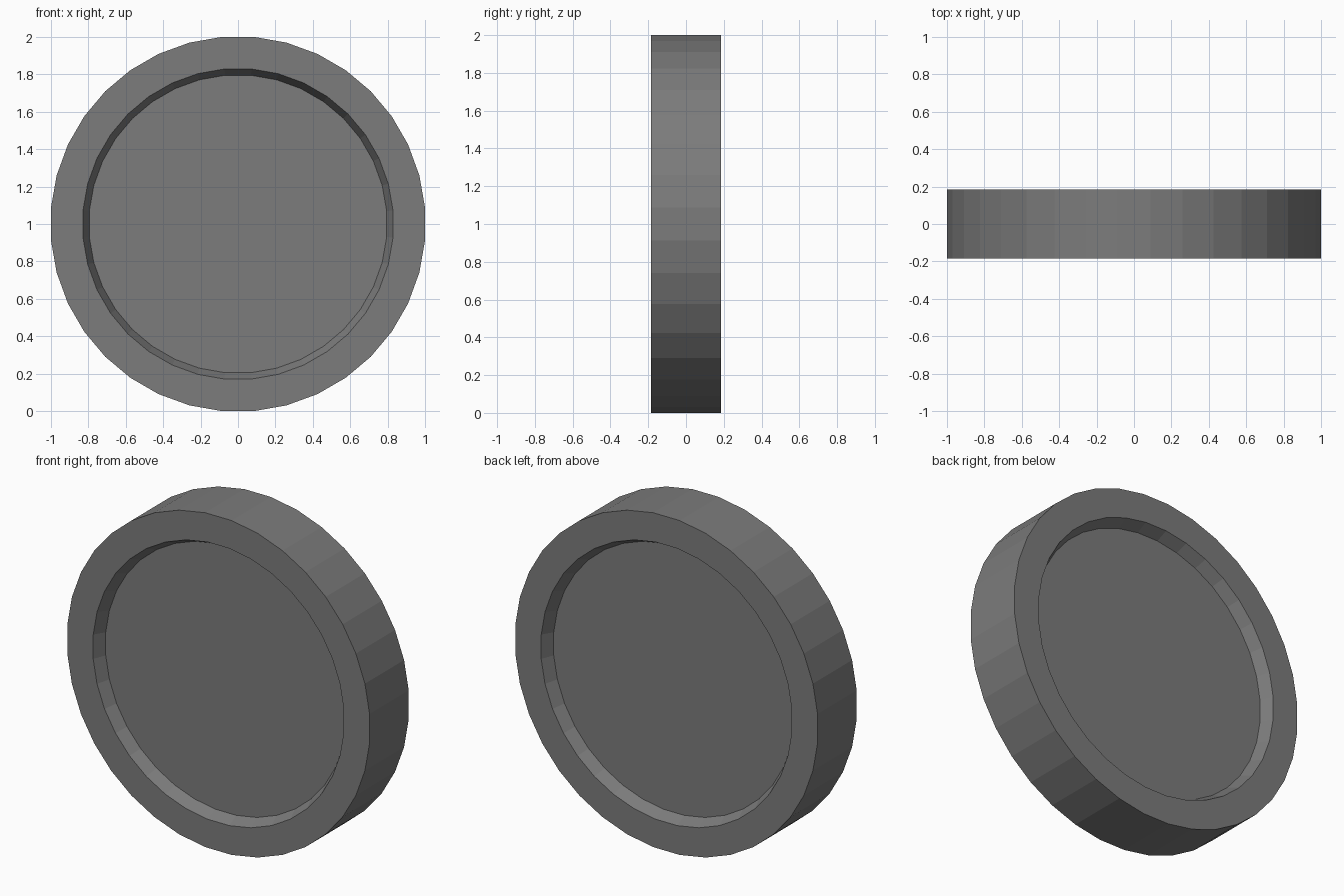
import bpy, bmesh, math

if "Cube" in bpy.data.objects:
    bpy.data.objects.remove(bpy.data.objects["Cube"])

SIDES = 36
START = math.radians(5)          # flat facets face up, down and sideways
R_OUT = 1.0 / math.cos(START)
HALF = 0.185

# half-thickness profile (radius, y): floor edge, rim lip, outer edge, mirrored to the back
front = [(0.798, -0.115), (0.832, -HALF), (R_OUT, -HALF)]
profile = front + [(r, -y) for r, y in reversed(front)]

bm = bmesh.new()
rings = []
for r, y in profile:
    rings.append([bm.verts.new((r * math.cos(START + 2 * math.pi * i / SIDES), y,
                                1 + r * math.sin(START + 2 * math.pi * i / SIDES)))
                  for i in range(SIDES)])

# rim walls and outer tread
for a, b in zip(rings, rings[1:]):
    for i in range(SIDES):
        j = (i + 1) % SIDES
        bm.faces.new((a[i], a[j], b[j], b[i]))

# recessed discs on both sides
bm.faces.new(rings[0])
bm.faces.new(rings[-1])
bmesh.ops.recalc_face_normals(bm, faces=bm.faces)

mesh = bpy.data.meshes.new("wheel_disc")
bm.to_mesh(mesh)
bm.free()
mat = bpy.data.materials.new("dark grey")
mat.diffuse_color = (0.2, 0.2, 0.2, 1)
mat.use_nodes = True
mat.node_tree.nodes["Principled BSDF"].inputs["Base Color"].default_value = mat.diffuse_color
mesh.materials.append(mat)
obj = bpy.data.objects.new("wheel_disc", mesh)
bpy.context.collection.objects.link(obj)
